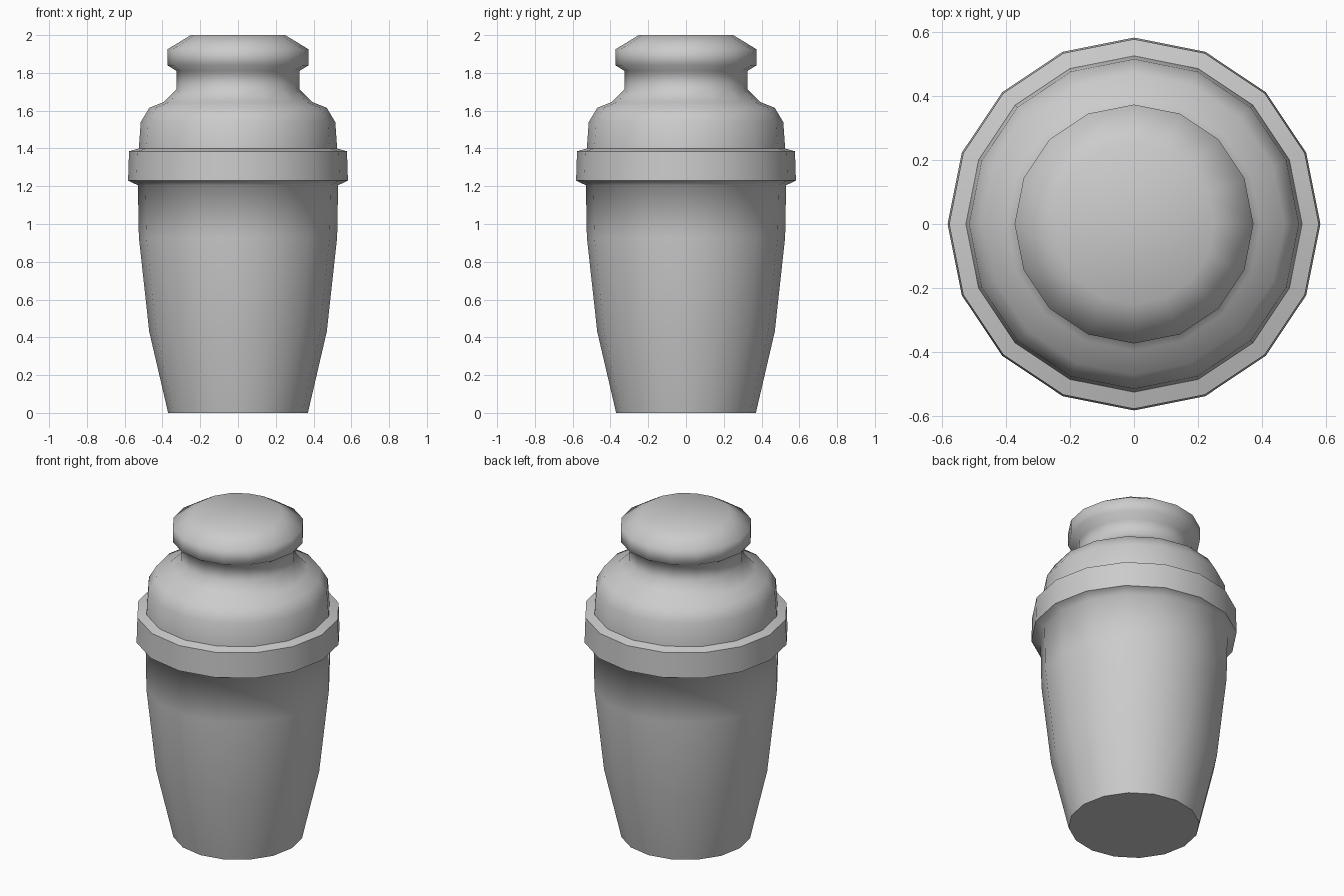
import bpy, bmesh
from math import cos, sin, tau

if "Cube" in bpy.data.objects:
    bpy.data.objects.remove(bpy.data.objects["Cube"], do_unlink=True)

SIDES = 16

metal = bpy.data.materials.new("brushed grey metal")
metal.use_nodes = True
grey = (0.6, 0.6, 0.6, 1)
metal.diffuse_color = grey
metal.node_tree.nodes["Principled BSDF"].inputs["Base Color"].default_value = grey


def lathe(name, profile, sharp_rings=(), cap_bottom=False, cap_top=False):
    """Turn a (radius, height) profile around z; listed rings stay crisp."""
    bm = bmesh.new()
    rings = [[bm.verts.new((r * cos(tau * i / SIDES), r * sin(tau * i / SIDES), z))
              for i in range(SIDES)] for r, z in profile]
    for low, high in zip(rings, rings[1:]):
        for i in range(SIDES):
            j = (i + 1) % SIDES
            bm.faces.new((low[i], low[j], high[j], high[i]))
    if cap_bottom:
        bm.faces.new(rings[0][::-1])
    if cap_top:
        pole = bm.verts.new((0, 0, profile[-1][1]))
        for i in range(SIDES):
            bm.faces.new((rings[-1][i], rings[-1][(i + 1) % SIDES], pole))
    for face in bm.faces:
        face.smooth = True
    for k in sharp_rings:
        for i in range(SIDES):
            bm.edges.get((rings[k][i], rings[k][(i + 1) % SIDES])).smooth = False
    mesh = bpy.data.meshes.new(name)
    bm.to_mesh(mesh)
    bm.free()
    mesh.materials.append(metal)
    obj = bpy.data.objects.new(name, mesh)
    bpy.context.collection.objects.link(obj)
    return obj


# Tapered cup flowing into the flared collar
lathe("cup_with_collar",
      [(0.37, 0), (0.47, 0.43), (0.525, 0.93), (0.53, 1.205),
       (0.582, 1.23), (0.577, 1.385), (0.525, 1.4)],
      sharp_rings=(0, 4, 5), cap_bottom=True)

# Domed lid with neck and knob
lathe("lid_with_knob",
      [(0.525, 1.4), (0.515, 1.54), (0.47, 1.615), (0.395, 1.645), (0.325, 1.715),
       (0.325, 1.81), (0.373, 1.84), (0.373, 1.925), (0.25, 2)],
      cap_top=True)
